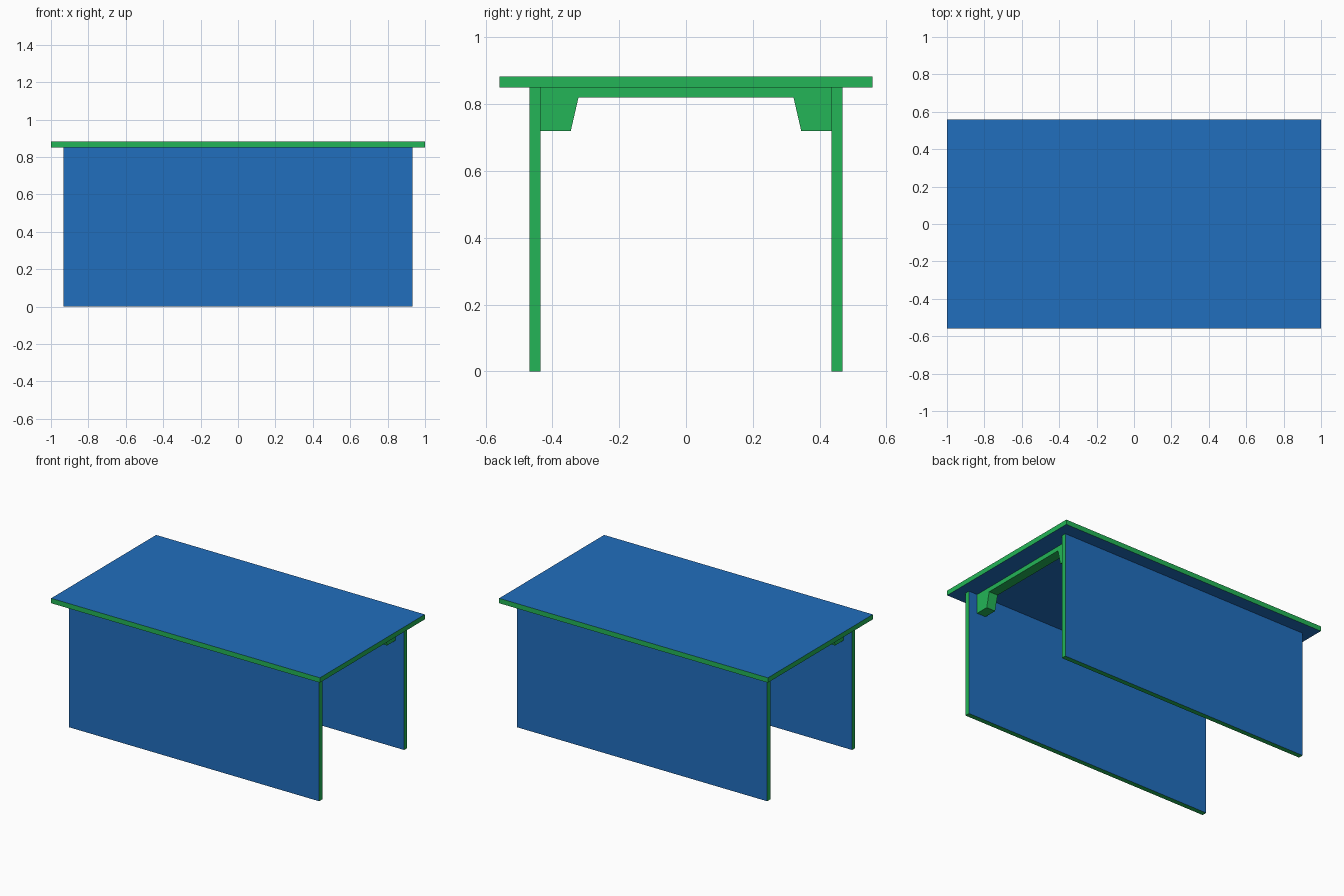
import bpy
import bmesh

cube = bpy.data.objects.get("Cube")
if cube:
    bpy.data.objects.remove(cube, do_unlink=True)


def material(name, color):
    mat = bpy.data.materials.new(name)
    mat.use_nodes = True
    mat.diffuse_color = color
    mat.node_tree.nodes["Principled BSDF"].inputs["Base Color"].default_value = color
    return mat


blue = material("blue panel", (0.015, 0.156, 0.515, 1))
green = material("green edge", (0.017, 0.462, 0.095, 1))


def prism(name, profile, x0, x1, blue_axis=None):
    """Extrude a (y, z) profile along x; broad faces on blue_axis turn blue."""
    bm = bmesh.new()
    face = bm.faces.new([bm.verts.new((x0, y, z)) for y, z in profile])
    ext = bmesh.ops.extrude_face_region(bm, geom=[face])
    verts = [v for v in ext["geom"] if isinstance(v, bmesh.types.BMVert)]
    bmesh.ops.translate(bm, verts=verts, vec=(x1 - x0, 0, 0))
    bmesh.ops.recalc_face_normals(bm, faces=bm.faces[:])
    bm.normal_update()
    for f in bm.faces:
        is_broad = blue_axis is not None and abs(f.normal[blue_axis]) > 0.9
        f.material_index = 0 if is_broad else 1
    mesh = bpy.data.meshes.new(name)
    bm.to_mesh(mesh)
    bm.free()
    mesh.materials.append(blue)
    mesh.materials.append(green)
    obj = bpy.data.objects.new(name, mesh)
    bpy.context.collection.objects.link(obj)
    return obj


def rect(y0, y1, z0, z1):
    return [(y0, z0), (y1, z0), (y1, z1), (y0, z1)]


TOP_Z, UNDER_Z = 0.883, 0.85
OUTER_Y, INNER_Y = 0.468, 0.435

# Table top with green edging
prism("table_top", rect(-0.558, 0.558, UNDER_Z, TOP_Z), -1, 1, blue_axis=2)

# Long side panels
for name, side in (("front_panel", -1), ("back_panel", 1)):
    prism(name, rect(side * INNER_Y, side * OUTER_Y, 0, UNDER_Z), -0.932, 0.932, blue_axis=1)

# Cross braces with a tapered bracket at each end
half = [(INNER_Y, UNDER_Z), (INNER_Y, 0.72), (0.345, 0.72), (0.322, 0.82)]
brace = half + [(-y, z) for y, z in reversed(half)]
for name, side in (("left_brace", 1), ("right_brace", -1)):
    prism(name, brace, side * 0.868, side * 0.802)
